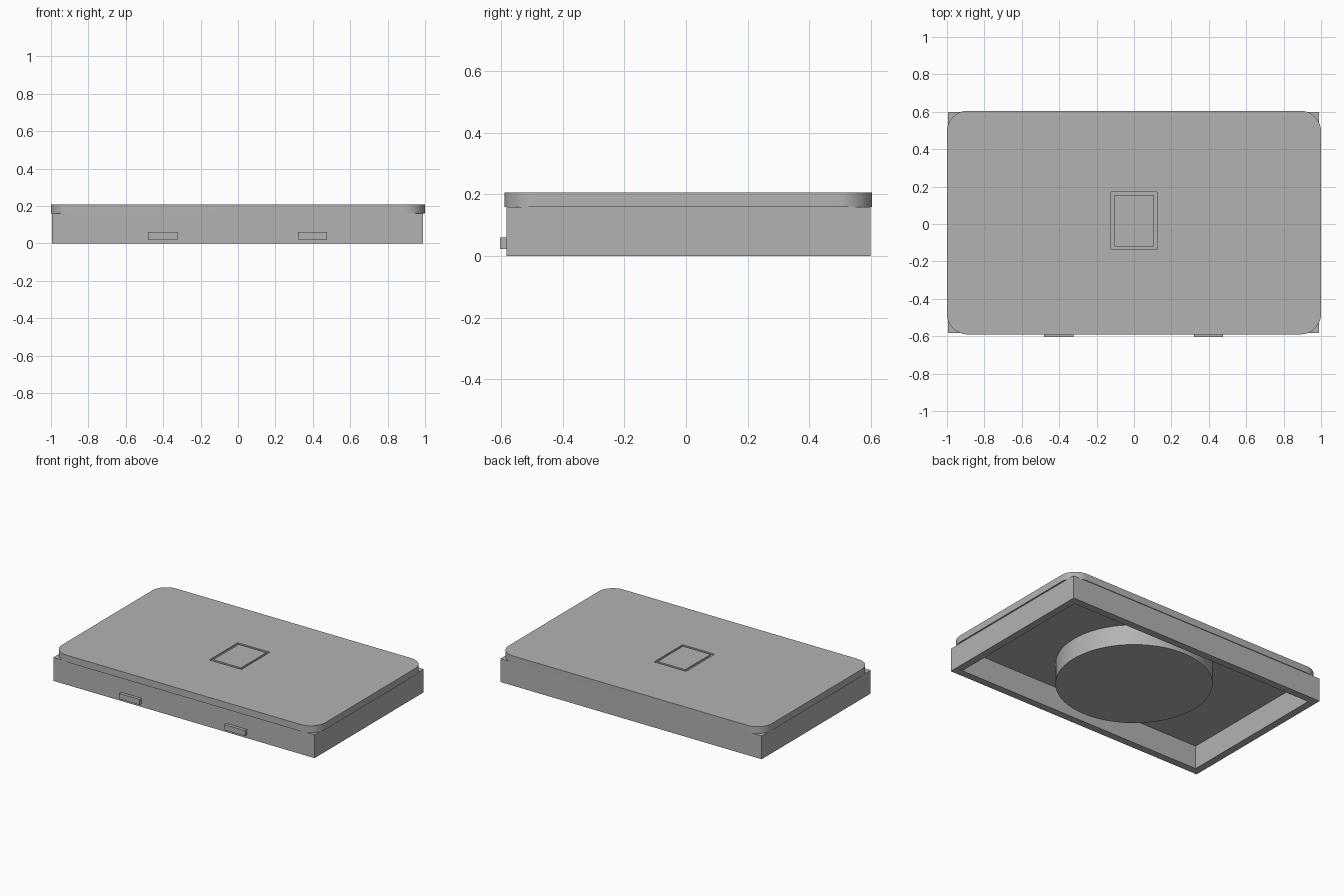
import bpy
import bmesh
import math

default = bpy.data.objects.get("Cube")
if default:
    bpy.data.objects.remove(default, do_unlink=True)

# One plain grey for the whole case
GREY = (0.45, 0.45, 0.45, 1.0)
grey = bpy.data.materials.new("plain_grey")
grey.diffuse_color = GREY
grey.use_nodes = True
grey.node_tree.nodes["Principled BSDF"].inputs["Base Color"].default_value = GREY


def finish(name, bm):
    """Turn a bmesh into a named grey object."""
    bmesh.ops.recalc_face_normals(bm, faces=bm.faces)
    mesh = bpy.data.meshes.new(name)
    bm.to_mesh(mesh)
    bm.free()
    mesh.materials.append(grey)
    obj = bpy.data.objects.new(name, mesh)
    bpy.context.collection.objects.link(obj)
    return obj


def box_mesh(x, y, z):
    """Box from (low, high) ranges."""
    bm = bmesh.new()
    bmesh.ops.create_cube(bm, size=1)
    for v in bm.verts:
        v.co = [r[0] if c < 0 else r[1] for c, r in zip(v.co, (x, y, z))]
    return bm


def caps(bm):
    """Top and bottom faces."""
    bm.normal_update()
    return [f for f in bm.faces if abs(f.normal.z) > 0.9]


def smooth(obj):
    bpy.ops.object.select_all(action="DESELECT")
    obj.select_set(True)
    bpy.context.view_layer.objects.active = obj
    bpy.ops.object.shade_smooth_by_angle(angle=math.radians(30))


SEAM, TOP = 0.16, 0.207

# Base: open rectangular frame with square corners
bm = box_mesh((-0.995, 0.99), (-0.583, 0.6), (0, SEAM))
inner = caps(bm)
bmesh.ops.inset_individual(bm, faces=inner, thickness=0.072)
rims = [e for f in inner for e in f.edges]
bmesh.ops.delete(bm, geom=inner, context="FACES_ONLY")
bmesh.ops.bridge_loops(bm, edges=rims)
finish("base_frame", bm)

# Lid: slab with rounded vertical corners
bm = box_mesh((-1, 1), (-0.59, 0.605), (SEAM, TOP))
upright = [e for e in bm.edges
           if abs(e.verts[0].co.z - e.verts[1].co.z) > 0.01]
bmesh.ops.bevel(bm, geom=upright, offset=0.11, segments=12,
                affect="EDGES", profile=0.5)
lid = finish("lid", bm)

# Shallow rectangular groove around the centre panel of the lid
bm = box_mesh((-0.122, 0.122), (-0.137, 0.172), (TOP - 0.01, TOP + 0.05))
cutter = finish("groove_cutter", bm)
cut = lid.modifiers.new("groove", "BOOLEAN")
cut.operation = "DIFFERENCE"
cut.object = cutter
cut.solver = "EXACT"
bpy.context.view_layer.objects.active = lid
bpy.ops.object.modifier_apply(modifier=cut.name)
bpy.data.objects.remove(cutter, do_unlink=True)
smooth(lid)

bm = box_mesh((-0.103, 0.107), (-0.12, 0.155), (TOP - 0.01, TOP))
finish("centre_panel", bm)

# Round drum hanging inside the base
bm = bmesh.new()
bmesh.ops.create_cone(bm, cap_ends=True, segments=64, radius1=0.486,
                      radius2=0.486, depth=SEAM - 0.02)
bmesh.ops.translate(bm, verts=bm.verts, vec=(0, 0, (SEAM + 0.02) / 2))
smooth(finish("drum", bm))

# Two small catches on the front
for side, x in (("right", -0.402), ("left", 0.398)):
    bm = box_mesh((x - 0.078, x + 0.078), (-0.605, -0.58), (0.022, 0.06))
    finish(f"{side}_front_catch", bm)
